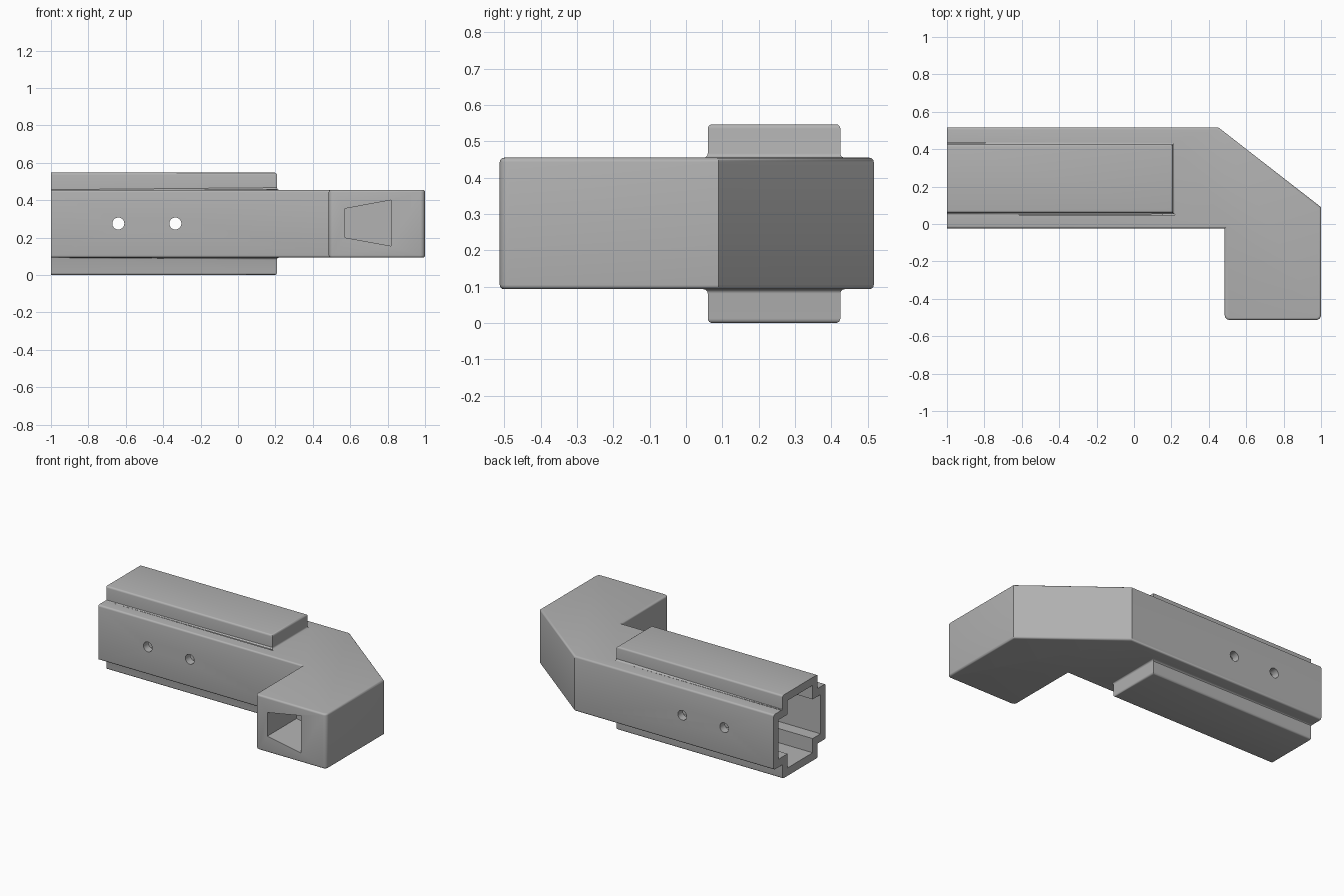
import bpy, bmesh
from mathutils import Matrix

if "Cube" in bpy.data.objects:
    bpy.data.objects.remove(bpy.data.objects["Cube"])

grey = bpy.data.materials.new("plain grey")
grey.use_nodes = True
grey.diffuse_color = (0.45, 0.45, 0.45, 1)
grey.node_tree.nodes["Principled BSDF"].inputs["Base Color"].default_value = grey.diffuse_color


def finish(name, bm):
    bmesh.ops.recalc_face_normals(bm, faces=bm.faces)
    mesh = bpy.data.meshes.new(name)
    bm.to_mesh(mesh)
    bm.free()
    mesh.materials.append(grey)
    ob = bpy.data.objects.new(name, mesh)
    bpy.context.scene.collection.objects.link(ob)
    return ob


def prism(name, points, offset):
    """Extrude a closed outline along an offset vector."""
    bm = bmesh.new()
    face = bm.faces.new([bm.verts.new(p) for p in points])
    ext = bmesh.ops.extrude_face_region(bm, geom=[face])
    bmesh.ops.translate(bm, vec=offset, verts=[v for v in ext["geom"] if isinstance(v, bmesh.types.BMVert)])
    return finish(name, bm)


def box(name, lo, hi):
    (x0, y0, z0), (x1, y1, z1) = lo, hi
    return prism(name, [(x0, y0, z0), (x1, y0, z0), (x1, y1, z0), (x0, y1, z0)], (0, 0, z1 - z0))


def rod(name, x, z, radius):
    bm = bmesh.new()
    bmesh.ops.create_cone(bm, cap_ends=True, segments=32, radius1=radius, radius2=radius, depth=2,
                          matrix=Matrix.Translation((x, 0, z)) @ Matrix.Rotation(1.5707963, 4, "X"))
    return finish(name, bm)


def combine(target, tool, operation):
    """Apply a boolean and drop the helper."""
    mod = target.modifiers.new("combine", "BOOLEAN")
    mod.object, mod.operation, mod.solver = tool, operation, "EXACT"
    bpy.context.view_layer.update()
    result = bpy.data.meshes.new_from_object(target.evaluated_get(bpy.context.evaluated_depsgraph_get()))
    target.modifiers.clear()
    target.data = result
    bpy.data.objects.remove(tool)


# Angled body, left overlong at the open end until trimmed
bottom, top = 0.093, 0.455
outline = [(-1.1, -0.023), (0.485, -0.023), (0.485, -0.513), (1, -0.513),
           (1, 0.09), (0.45, 0.517), (-1.1, 0.517)]
body = prism("angled_tube", [(x, y, bottom) for x, y in outline], (0, 0, top - bottom))

# Raised rails above and below
combine(body, box("rails", (-1.2, 0.06, 0), (0.208, 0.425, 0.547)), "UNION")

# Small rounds on horizontal edges, larger ones on the nose corners
bm = bmesh.new()
bm.from_mesh(body.data)


def is_upright(edge):
    a, b = edge.verts
    return abs(a.co.z - b.co.z) > 0.01


def round_edges(edges, size):
    bmesh.ops.bevel(bm, geom=edges, offset=size, offset_type="OFFSET", segments=4,
                    profile=0.5, affect="EDGES", clamp_overlap=True)


round_edges([e for e in bm.edges if is_upright(e) and all(v.co.y < -0.5 for v in e.verts)], 0.025)
round_edges([e for e in bm.edges if not is_upright(e) and max(v.co.x for v in e.verts) > -1.05
             and len(e.link_faces) == 2 and e.calc_face_angle(0) > 0.5], 0.012)
bm.to_mesh(body.data)
bm.free()

# Trim the open end, then hollow it with a cross-shaped channel
combine(body, box("end_trim", (-1.5, -1, -1), (-1, 1, 1)), "DIFFERENCE")
combine(body, box("wide_channel", (-1.3, 0.03, 0.145), (0.155, 0.465, 0.403)), "DIFFERENCE")
combine(body, box("tall_channel", (-1.4, 0.112, 0.052), (0.156, 0.373, 0.495)), "DIFFERENCE")

# Cross holes through both side walls
for hole_x in (-0.64, -0.335):
    combine(body, rod("cross_hole", hole_x, 0.275, 0.032), "DIFFERENCE")

# Tapered socket in the nose
socket = [(0.573, 0.2), (0.818, 0.155), (0.818, 0.4), (0.573, 0.355)]
combine(body, prism("socket", [(x, -0.7, z) for x, z in socket], (0, 0.49, 0)), "DIFFERENCE")

bpy.ops.object.select_all(action="DESELECT")
body.select_set(True)
bpy.context.view_layer.objects.active = body
bpy.ops.object.shade_smooth_by_angle(angle=0.6)
